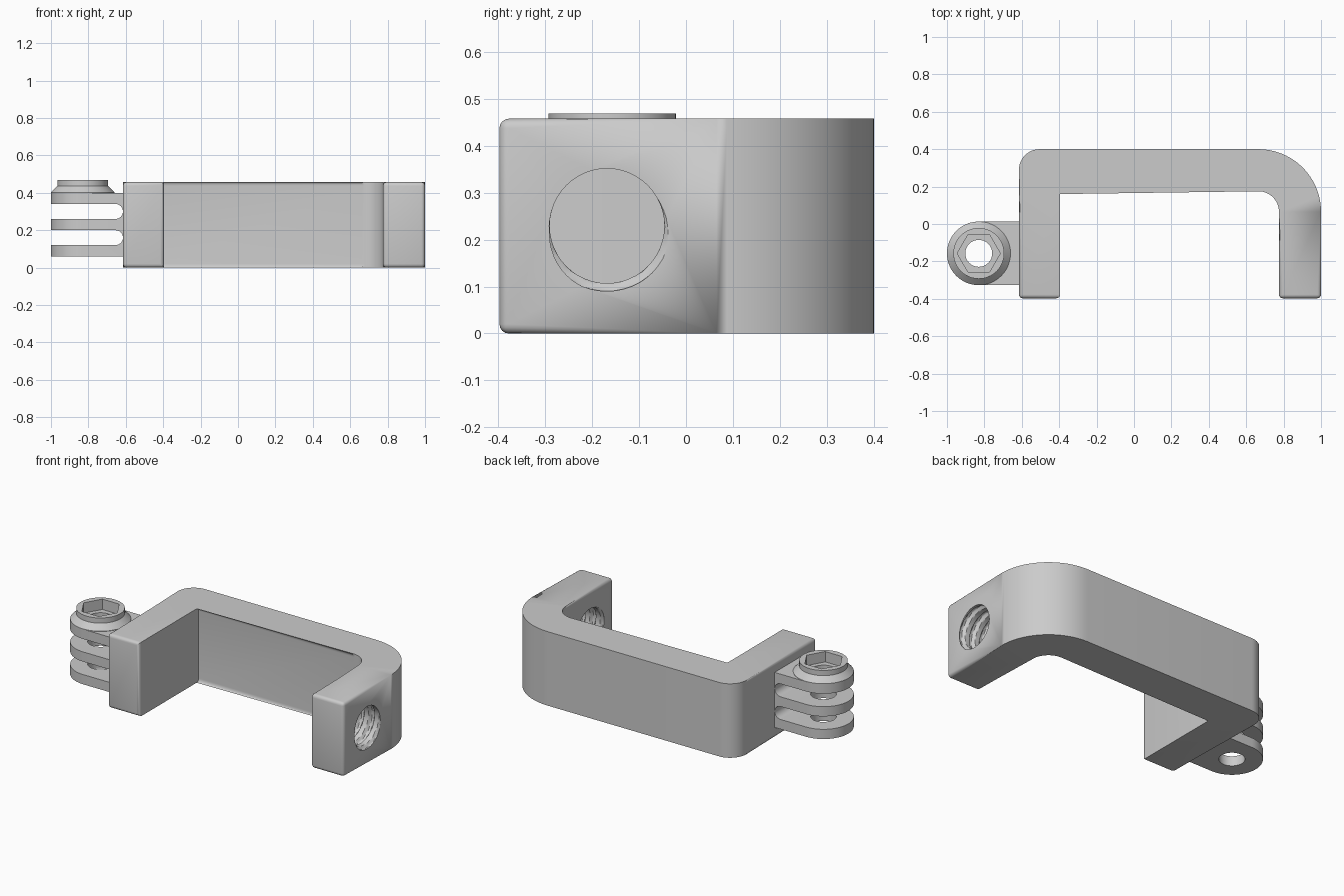
import bpy, bmesh
from math import sin, cos, pi, radians
from mathutils import Vector

if "Cube" in bpy.data.objects:
    bpy.data.objects.remove(bpy.data.objects["Cube"])

grey = bpy.data.materials.new("plain grey")
grey.use_nodes = True
grey.diffuse_color = (0.6, 0.6, 0.6, 1)
grey.node_tree.nodes["Principled BSDF"].inputs["Base Color"].default_value = (0.6, 0.6, 0.6, 1)


def arc(cx, cy, r, a0, a1, n):
    """Points along an arc, angles in degrees."""
    steps = [radians(a0 + (a1 - a0) * i / n) for i in range(n + 1)]
    return [(cx + r * cos(a), cy + r * sin(a)) for a in steps]


def finish(name, bm):
    bmesh.ops.recalc_face_normals(bm, faces=bm.faces)
    mesh = bpy.data.meshes.new(name)
    bm.to_mesh(mesh)
    bm.free()
    mesh.materials.append(grey)
    obj = bpy.data.objects.new(name, mesh)
    bpy.context.collection.objects.link(obj)
    return obj


def loft(rings):
    """Closed solid skinned through rings of equal length."""
    bm = bmesh.new()
    rows = [[bm.verts.new(p) for p in ring] for ring in rings]
    n = len(rows[0])
    for a, b in zip(rows, rows[1:]):
        for i in range(n):
            j = (i + 1) % n
            bm.faces.new((a[i], a[j], b[j], b[i]))
    bm.faces.new(rows[0][::-1])
    bm.faces.new(rows[-1])
    return bm


def prism_z(pts, z0, z1):
    return loft([[(x, y, z) for x, y in pts] for z in (z0, z1)])


def activate(obj):
    bpy.ops.object.select_all(action='DESELECT')
    obj.select_set(True)
    bpy.context.view_layer.objects.active = obj


def cut(obj, cutter):
    mod = obj.modifiers.new("cut", 'BOOLEAN')
    mod.operation = 'DIFFERENCE'
    mod.solver = 'EXACT'
    mod.object = cutter
    activate(obj)
    bpy.ops.object.modifier_apply(modifier=mod.name)
    bpy.data.objects.remove(cutter)


# Bracket: U-shaped outline with one wide bend and one tight corner
left, right, inner_left, inner_right = -0.615, 1.0, -0.395, 0.775
front, back, inner_back, height = -0.397, 0.4, 0.18, 0.457
bend = (0.665, 0.065)
outline = [(left, front), (inner_left, front), (inner_left, inner_back)]
outline += arc(*bend, inner_right - bend[0], 90, 0, 14)
outline += [(inner_right, front), (right, front)]
outline += arc(*bend, right - bend[0], 0, 90, 24)
outline += arc(left + 0.11, back - 0.11, 0.11, 90, 180, 12)
bm = prism_z(outline, 0, height)


def rounded(edge):
    a, b = (v.co for v in edge.verts)
    if abs(a.z - b.z) > 0.1:
        return a.y < front + 0.01
    return not (abs(a.x - inner_left) < 0.001 and abs(b.x - inner_left) < 0.001)


bmesh.ops.bevel(bm, geom=[e for e in bm.edges if rounded(e)], offset=0.02,
                segments=4, profile=0.5, affect='EDGES', clamp_overlap=False)
bracket = finish("bracket", bm)

# Threaded hole through the right arm
hole_y, hole_z, minor, major, pitch = -0.168, 0.229, 0.122, 0.139, 0.07


def thread_radius(x, a):
    t = (x / pitch - a / (2 * pi)) % 1.0
    ramp = min(1, max(0, (abs(t - 0.5) - 0.12) / 0.16))
    return major + (minor - major) * ramp


def thread_ring(x, n=48):
    ring = []
    for i in range(n):
        a = 2 * pi * i / n
        r = thread_radius(x, a)
        ring.append((x, hole_y + r * cos(a), hole_z + r * sin(a)))
    return ring


cut(bracket, finish("thread_cutter", loft([thread_ring(0.741 + 0.005 * i) for i in range(60)])))

# Hinge lug: rounded block split into three fingers by two round-ended slots
pin_x, pin_y, lug_r = -0.83, -0.157, 0.17
lug_pts = arc(pin_x, pin_y, lug_r, 90, 270, 32)
lug_pts += [(left + 0.04, pin_y - lug_r), (left + 0.04, pin_y + lug_r)]
fingers = finish("hinge_fingers", prism_z(lug_pts, 0.06, 0.4))
for z in (0.16, 0.30):
    slot = [(-1.1, z - 0.04)] + arc(left - 0.04, z, 0.04, -90, 90, 12) + [(-1.1, z + 0.04)]
    rings = [[(x, y, h) for x, h in slot] for y in (-0.5, 0.2)]
    cut(fingers, finish("slot_cutter", loft(rings)))

# Nut boss: tapered collar with a hexagonal socket
collar = [(lug_r, 0.398), (lug_r, 0.402), (0.136, 0.436), (0.136, 0.468)]
boss = finish("nut_boss", loft([[(x, y, z) for x, y in arc(pin_x, pin_y, r, 0, 352.5, 47)]
                                for r, z in collar]))
cut(boss, finish("socket_cutter", prism_z(arc(pin_x, pin_y, 0.115, 0, 300, 5), 0.404, 0.6)))

# Pin hole through fingers and boss
for part in (fingers, boss):
    bore = prism_z(arc(pin_x, pin_y, 0.072, 0, 348.75, 31), -0.1, 0.7)
    cut(part, finish("bore_cutter", bore))

for part in (bracket, fingers, boss):
    activate(part)
    bpy.ops.object.shade_smooth_by_angle(angle=radians(30))
